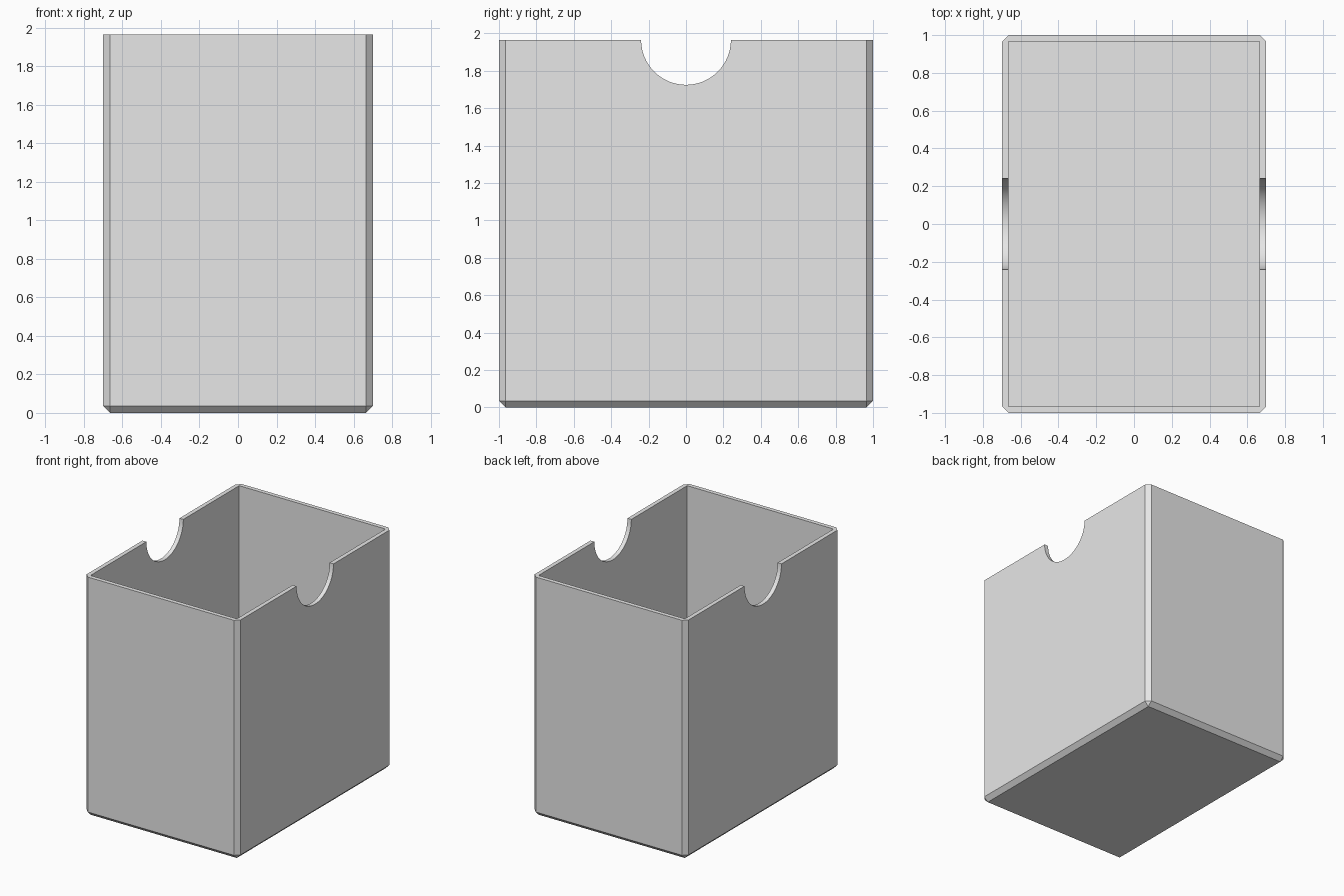
import bpy
import bmesh
from mathutils import Matrix

old = bpy.data.objects.get("Cube")
if old:
    bpy.data.objects.remove(old, do_unlink=True)

WIDTH, DEPTH, HEIGHT = 1.4, 2.0, 1.965
WALL = 0.035
NOTCH_RADIUS = 0.24

grey = bpy.data.materials.new("light_grey")
grey.use_nodes = True
grey.diffuse_color = (0.8, 0.8, 0.8, 1)
grey.node_tree.nodes["Principled BSDF"].inputs["Base Color"].default_value = (0.8, 0.8, 0.8, 1)


def make_object(name, bm):
    mesh = bpy.data.meshes.new(name)
    bm.to_mesh(mesh)
    bm.free()
    mesh.materials.append(grey)
    obj = bpy.data.objects.new(name, mesh)
    bpy.context.collection.objects.link(obj)
    return obj


def block(width, depth, bottom, top):
    bm = bmesh.new()
    placing = Matrix.Translation((0, 0, (bottom + top) / 2)) @ Matrix.Diagonal((width, depth, top - bottom, 1))
    bmesh.ops.create_cube(bm, size=1, matrix=placing)
    return bm


# Outer shell: upright and bottom edges chamfered, rim left square
bm = block(WIDTH, DEPTH, 0, HEIGHT)
edges = [e for e in bm.edges if min(v.co.z for v in e.verts) < 0.01]
bmesh.ops.bevel(bm, geom=edges, offset=WALL, segments=1, affect='EDGES', clamp_overlap=True)
box = make_object("open_box", bm)

# Cavity cutter
cavity = make_object("cavity_cutter", block(WIDTH - 2 * WALL, DEPTH - 2 * WALL, WALL, HEIGHT + 0.5))

# Finger notch cutter, running through both side walls
bm = bmesh.new()
bmesh.ops.create_cone(bm, cap_ends=True, segments=64, radius1=NOTCH_RADIUS, radius2=NOTCH_RADIUS,
                      depth=WIDTH + 0.4,
                      matrix=Matrix.Translation((0, 0, HEIGHT)) @ Matrix.Rotation(1.5707963, 4, 'Y'))
notch = make_object("notch_cutter", bm)

bpy.ops.object.select_all(action='DESELECT')
box.select_set(True)
bpy.context.view_layer.objects.active = box
for cutter in (cavity, notch):
    mod = box.modifiers.new(cutter.name, 'BOOLEAN')
    mod.operation = 'DIFFERENCE'
    mod.solver = 'EXACT'
    mod.object = cutter
    bpy.ops.object.modifier_apply(modifier=mod.name)
    bpy.data.objects.remove(cutter, do_unlink=True)

# Smooth the notch curve, keep the chamfers crisp
bpy.ops.object.shade_smooth_by_angle(angle=0.5)
